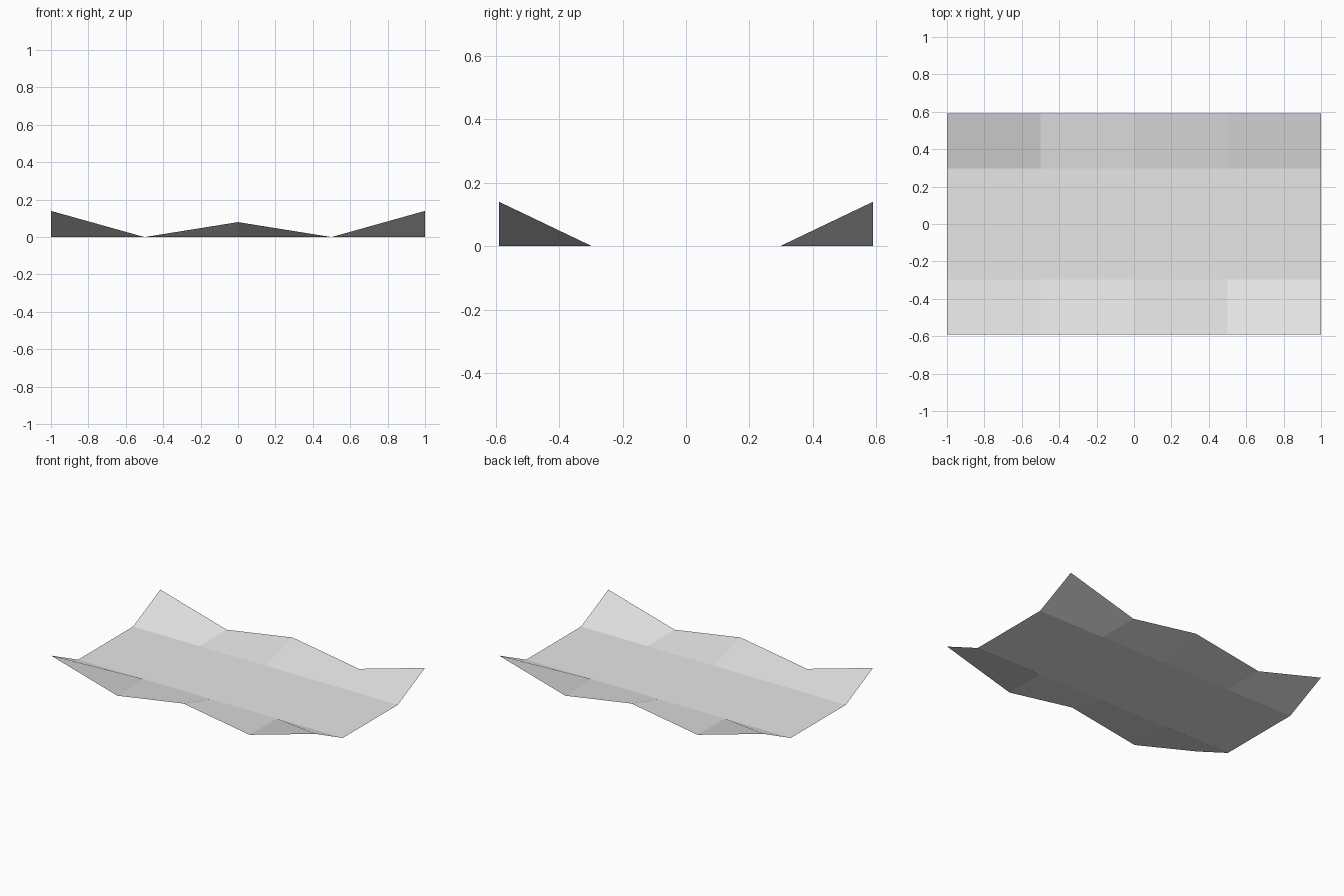
import bpy
import bmesh

cube = bpy.data.objects.get("Cube")
if cube:
    bpy.data.objects.remove(cube, do_unlink=True)

# Plain light grey for the whole sheet
grey = bpy.data.materials.new("light_grey")
grey.use_nodes = True
colour = (0.8, 0.8, 0.8, 1)
grey.diffuse_color = colour
grey.node_tree.nodes["Principled BSDF"].inputs["Base Color"].default_value = colour

# One quarter of the sheet: rim height at each station along x
stations = [(0, 0.08), (0.5, 0), (1, 0.14)]
FOLD_Y, RIM_Y = 0.297, 0.59

bm = bmesh.new()
columns = []
for x, rim_z in stations:
    points = [(x, 0, 0), (x, FOLD_Y, 0), (x, RIM_Y, rim_z)]
    columns.append([bm.verts.new(p) for p in points])

# Flat floor and raised rim; each quad starts at its outer corner so it folds there
for near, far in zip(columns, columns[1:]):
    for row in (0, 1):
        bm.faces.new((far[row + 1], near[row + 1], near[row], far[row]))

mesh = bpy.data.meshes.new("folded_sheet")
bm.to_mesh(mesh)
bm.free()
mesh.materials.append(grey)

sheet = bpy.data.objects.new("folded_sheet", mesh)
bpy.context.collection.objects.link(sheet)

# Mirror the quarter across both axes
mirror = sheet.modifiers.new("mirror", "MIRROR")
mirror.use_axis = (True, True, False)
mirror.use_clip = True
